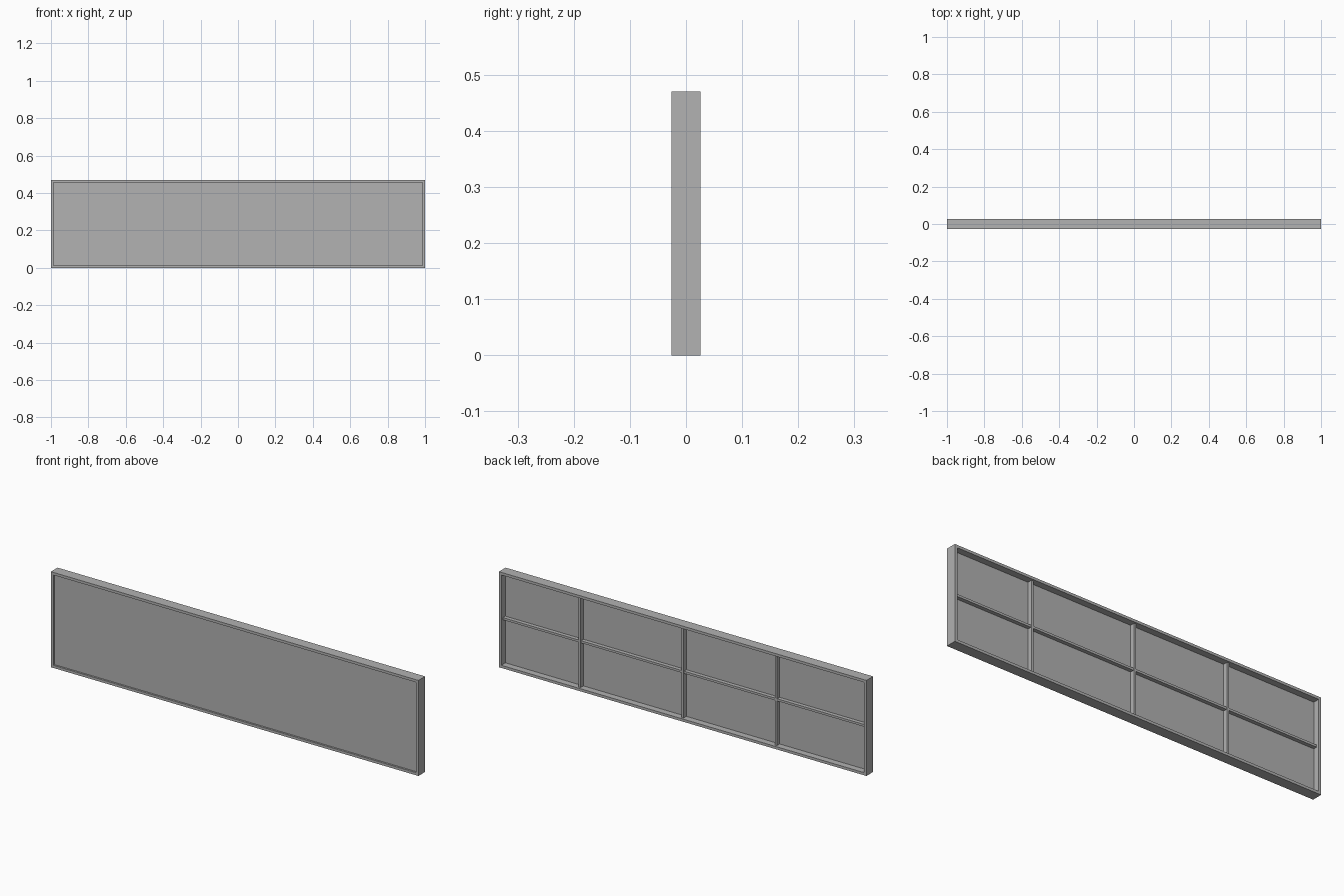
import bpy

cube = bpy.data.objects.get("Cube")
if cube:
    bpy.data.objects.remove(cube, do_unlink=True)

grey = bpy.data.materials.new("plain grey")
grey.use_nodes = True
color = (0.445, 0.445, 0.445, 1)
grey.diffuse_color = color
grey.node_tree.nodes["Principled BSDF"].inputs["Base Color"].default_value = color

HALF, HEIGHT, DEPTH = 1.0, 0.47, 0.026   # half length, height, half thickness
RIM, RIB = 0.013, 0.011                  # frame and rib widths
PANEL_FRONT, PANEL_BACK = -0.017, -0.006
RIB_BACK = 0.016


def box(name, x, y, z):
    """Box spanning the given (low, high) ranges."""
    bpy.ops.mesh.primitive_cube_add(size=1, location=[sum(r) / 2 for r in (x, y, z)])
    ob = bpy.context.object
    ob.name = name
    ob.scale = [r[1] - r[0] for r in (x, y, z)]
    bpy.ops.object.transform_apply(location=False, rotation=False, scale=True)
    ob.data.materials.append(grey)
    return ob


inner = HALF - RIM
thick = (-DEPTH, DEPTH)

# Outer frame: full-height end stiles with rails between them
box("left_stile", (inner, HALF), thick, (0, HEIGHT))
box("right_stile", (-HALF, -inner), thick, (0, HEIGHT))
box("bottom_rail", (-inner, inner), thick, (0, RIM))
box("top_rail", (-inner, inner), thick, (HEIGHT - RIM, HEIGHT))

# Thin panel, set slightly back from the front of the frame
box("panel", (-inner, inner), (PANEL_FRONT, PANEL_BACK), (RIM, HEIGHT - RIM))

# Upright ribs on the back, with horizontal rib pieces between them
ribs = [-0.50, 0.008, 0.568]
for i, x in enumerate(ribs):
    box(f"upright_rib_{i + 1}", (x - RIB / 2, x + RIB / 2),
        (PANEL_BACK, RIB_BACK), (RIM, HEIGHT - RIM))

starts = [-inner] + [x + RIB / 2 for x in ribs]
ends = [x - RIB / 2 for x in ribs] + [inner]
mid = HEIGHT / 2 + 0.002
for i, span in enumerate(zip(starts, ends)):
    box(f"cross_rib_{i + 1}", span, (PANEL_BACK, RIB_BACK - 0.003),
        (mid - RIB / 2, mid + RIB / 2))
